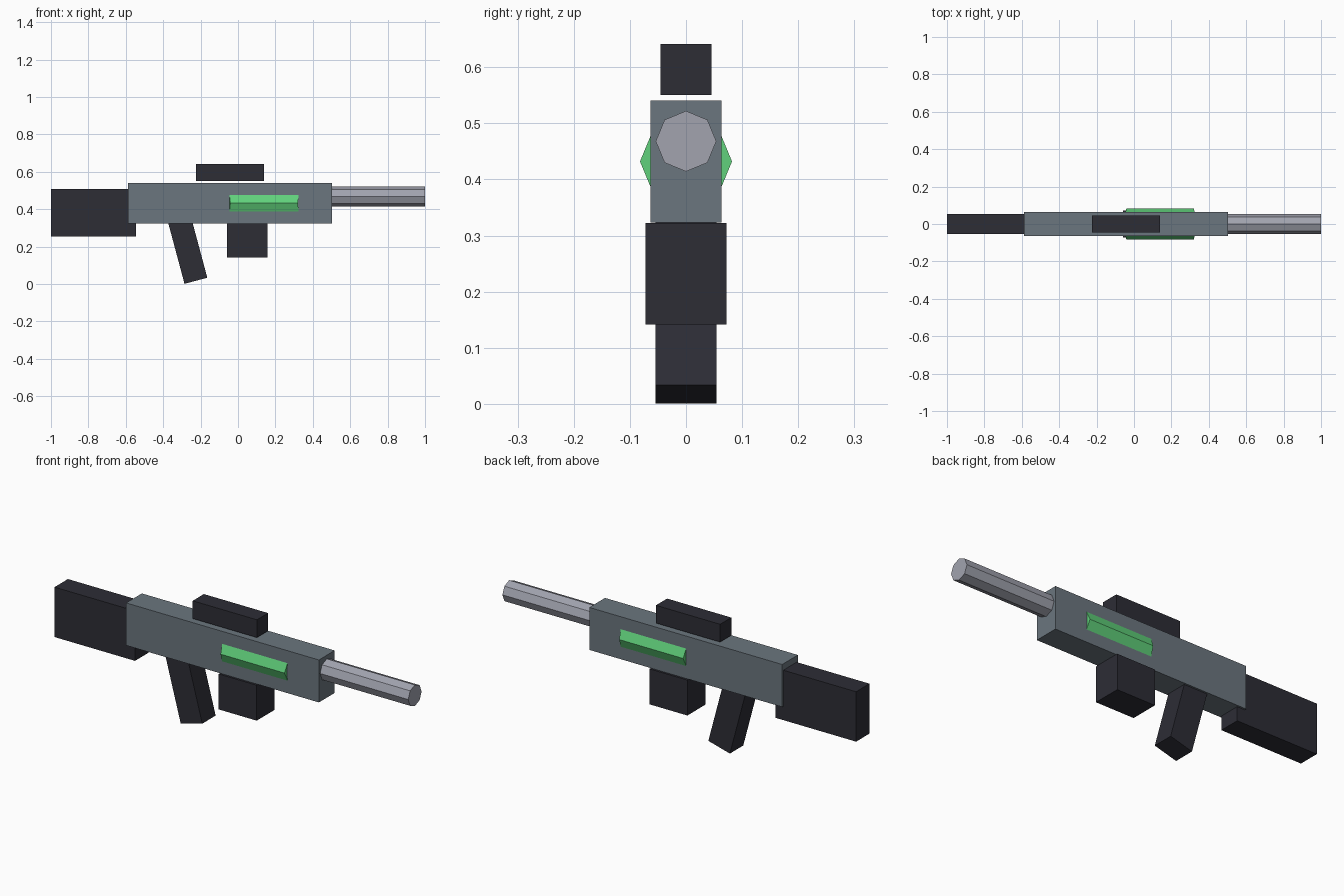
import bpy
import bmesh
from math import radians, sin, cos
from mathutils import Matrix, Vector

cube = bpy.data.objects.get("Cube")
if cube:
    bpy.data.objects.remove(cube, do_unlink=True)


def material(name, rgb):
    mat = bpy.data.materials.new(name)
    mat.use_nodes = True
    mat.diffuse_color = (*rgb, 1)
    mat.node_tree.nodes["Principled BSDF"].inputs["Base Color"].default_value = (*rgb, 1)
    return mat


DARK = material("dark charcoal", (0.026, 0.026, 0.036))
GREY = material("slate grey", (0.147, 0.18, 0.21))
STEEL = material("light steel", (0.36, 0.37, 0.43))
GREEN = material("glowing green", (0.12, 0.64, 0.2))


def finish(name, bm, mat):
    bmesh.ops.recalc_face_normals(bm, faces=bm.faces)
    mesh = bpy.data.meshes.new(name)
    bm.to_mesh(mesh)
    bm.free()
    mesh.materials.append(mat)
    obj = bpy.data.objects.new(name, mesh)
    bpy.context.collection.objects.link(obj)
    return obj


def box(name, mat, centre, size, tilt=0):
    """Box turned about the y axis by tilt degrees."""
    bm = bmesh.new()
    bmesh.ops.create_cube(bm, size=1, matrix=Matrix.Diagonal((*size, 1)))
    obj = finish(name, bm, mat)
    obj.location = centre
    obj.rotation_euler.y = radians(tilt)
    return obj


def rod(name, mat, x0, x1, z, radius, ridge_inset=0):
    """Octagonal rod along x, with its side ridges optionally shortened."""
    bm = bmesh.new()
    bmesh.ops.create_cone(bm, cap_ends=True, segments=8, radius1=radius,
                          radius2=radius, depth=x1 - x0,
                          matrix=Matrix.Rotation(radians(90), 4, "Y"))
    for v in bm.verts:
        if abs(v.co.y) > radius * 0.95:
            v.co.x -= ridge_inset if v.co.x > 0 else -ridge_inset
    obj = finish(name, bm, mat)
    obj.location = ((x0 + x1) / 2, 0, z)
    return obj


# Main body, stock, sight and magazine
box("receiver", GREY, (-0.043, 0, 0.432), (1.09, 0.127, 0.217))
box("stock", DARK, (-0.772, 0, 0.38), (0.455, 0.108, 0.255))
box("sight", DARK, (-0.043, 0, 0.596), (0.363, 0.09, 0.091))
box("magazine", DARK, (0.049, 0, 0.232), (0.215, 0.145, 0.181))

# Slanted grip, rising into the receiver
slant, grip_length = 15, 0.36
up = Vector((-sin(radians(slant)), 0, cos(radians(slant))))
box("grip", DARK, Vector((-0.225, 0, 0.017)) + up * grip_length / 2,
    (0.126, 0.108, grip_length), -slant)

# Barrel and the green cell showing on both sides
rod("barrel", STEEL, 0.45, 1.0, 0.468, 0.054)
rod("energy_cell", GREEN, -0.047, 0.326, 0.432, 0.082, ridge_inset=0.006)
